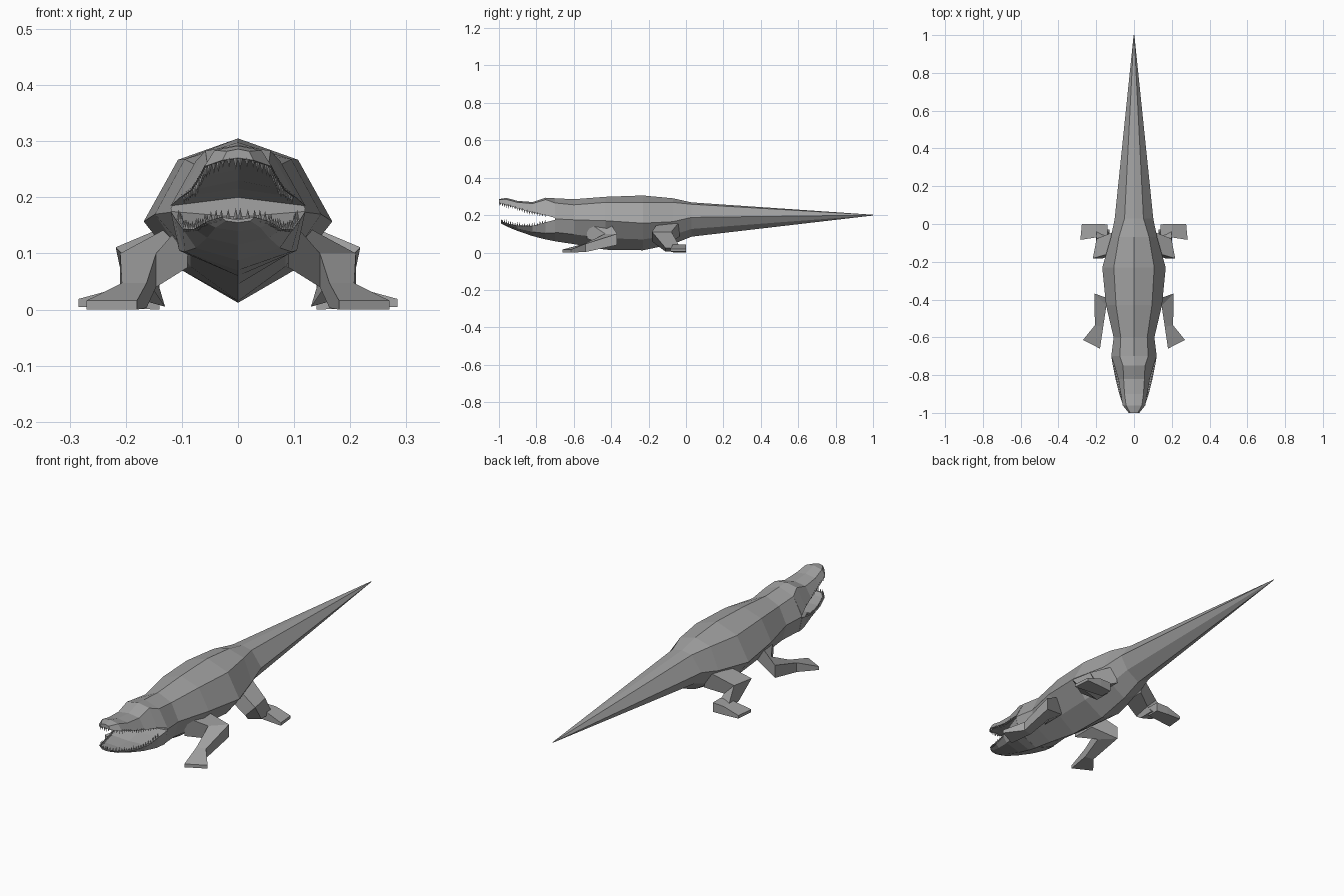
import bpy, bmesh, random
from mathutils import Vector

random.seed(4)
cube = bpy.data.objects.get("Cube")
if cube:
    bpy.data.objects.remove(cube, do_unlink=True)

# One matt grey for the whole animal
grey = bpy.data.materials.new("stone grey")
grey.use_nodes = True
tone = (0.36, 0.36, 0.36, 1)
grey.diffuse_color = tone
shader = next(n for n in grey.node_tree.nodes if n.type == 'BSDF_PRINCIPLED')
shader.inputs["Base Color"].default_value = tone
shader.inputs["Roughness"].default_value = 0.8


def finish(name, bm):
    bmesh.ops.remove_doubles(bm, verts=bm.verts, dist=0.0005)
    bmesh.ops.recalc_face_normals(bm, faces=bm.faces)
    mesh = bpy.data.meshes.new(name)
    bm.to_mesh(mesh)
    bm.free()
    mesh.materials.append(grey)
    obj = bpy.data.objects.new(name, mesh)
    bpy.context.collection.objects.link(obj)
    return obj


def loft(name, rings):
    """Skin a list of closed rings and cap both ends."""
    bm = bmesh.new()
    rows = [[bm.verts.new(p) for p in ring] for ring in rings]
    n = len(rows[0])
    for a, b in zip(rows, rows[1:]):
        for i in range(n):
            j = (i + 1) % n
            bm.faces.new((a[i], a[j], b[j], b[i]))
    bm.faces.new(rows[0])
    bm.faces.new(rows[-1])
    return finish(name, bm)


def mirrored(y, half):
    """Full ring from a half profile that starts and ends on the centre line."""
    return ([Vector((x, y, z)) for x, z in half]
            + [Vector((-x, y, z)) for x, z in half[-2:0:-1]])


# Body and tail: y, top, shoulder x z, flank x z, underside x, bottom
body = [
    (-.70, .290, .075, .265, .120, .180, .105, .060),
    (-.60, .285, .070, .255, .108, .175, .085, .045),
    (-.43, .298, .095, .268, .148, .170, .085, .015),
    (-.23, .305, .107, .267, .168, .157, .100, .012),
    (-.07, .290, .080, .268, .122, .165, .080, .045),
    (.03, .268, .050, .258, .102, .188, .065, .085),
    (1.0, .202, .001, .201, .002, .200, .001, .198),
]
loft("body_and_tail", [
    mirrored(y, [(0, top), (sx, sz), (fx, fz), (ux, bot + .4 * (fz - bot)), (0, bot)])
    for y, top, sx, sz, fx, fz, ux, bot in body])

# Upper jaw: y, top, brow x z, rim x z, palate
upper = [
    (-.70, .290, .075, .265, .120, .185, .200),
    (-.75, .293, .058, .283, .103, .200, .215),
    (-.82, .270, .055, .262, .084, .213, .230),
    (-.90, .276, .050, .268, .070, .236, .250),
    (-.96, .292, .042, .284, .060, .255, .266),
    (-1.0, .286, .020, .282, .028, .266, .270),
]
loft("upper_jaw", [mirrored(y, [(0, t), (bx, bz), (rx, rz), (0, p)])
                   for y, t, bx, bz, rx, rz, p in upper])

# Lower jaw: y, floor, rim x z, chin x z, bottom
lower = [
    (-.70, .165, .120, .175, .105, .105, .060),
    (-.75, .150, .112, .162, .095, .103, .070),
    (-.82, .138, .098, .143, .075, .110, .088),
    (-.90, .140, .078, .144, .055, .128, .115),
    (-.96, .150, .058, .156, .040, .146, .140),
    (-.99, .160, .030, .165, .022, .158, .155),
]
loft("lower_jaw", [mirrored(y, [(0, f), (rx, rz), (cx, cz), (0, b)])
                   for y, f, rx, rz, cx, cz, b in lower])


def teeth(name, rim, up):
    """Small pyramids spaced along the rim on both sides and around the tip."""
    bm = bmesh.new()
    rim = rim + [Vector((0, rim[-1].y, rim[-1].z))]
    for a, b in zip(rim, rim[1:]):
        count = max(2, round((b - a).length / .014))
        for k in range(count):
            p = a.lerp(b, (k + .5) / count)
            p.x = max(p.x - .005, .004)
            p.y += .004
            size = random.uniform(.014, .024)
            for side in (1, -1):
                base = Vector((p.x * side, p.y, p.z - up * .004))
                tip = bm.verts.new(base + Vector((0, 0, up * size)))
                foot = [bm.verts.new(base + Vector((dx, dy, 0)) * .0045)
                        for dx, dy in ((1, 0), (0, 1), (-1, 0), (0, -1))]
                for i in range(4):
                    bm.faces.new((foot[i], foot[(i + 1) % 4], tip))
                bm.faces.new(foot)
    finish(name, bm)


teeth("upper_teeth", [Vector((r[4], r[0], r[5])) for r in upper[1:]], -1)
teeth("lower_teeth", [Vector((r[2], r[0], r[3])) for r in lower[1:]], 1)


def limb(name, sections):
    """Four-sided limb: each section is a centre and two half-width vectors."""
    for label, side in (("left", 1), ("right", -1)):
        rings = []
        for c, a, b in sections:
            c, a, b = Vector(c), Vector(a), Vector(b)
            rings.append([Vector((p.x * side, p.y, p.z)) for p in
                          (c + a + b, c - a + b, c - a - b, c + a - b)])
        loft(label + "_" + name, rings)


# Front legs: shoulder, elbow, wrist, splayed toes
limb("front_leg", [
    ((.09, -.47, .120), (0, .06, 0), (0, 0, .045)),
    ((.178, -.40, .070), (.032, .032, 0), (0, 0, .030)),
    ((.185, -.54, .025), (.022, .004, 0), (0, 0, .022)),
    ((.225, -.637, .008), (.045, .023, 0), (0, 0, .008)),
])

# Hind legs: hip, knee, ankle
limb("hind_leg", [
    ((.08, -.09, .125), (0, .055, 0), (.01, 0, .040)),
    ((.182, -.13, .085), (-.01, .052, 0), (.026, 0, .026)),
    ((.165, -.07, .015), (0, .040, 0), (.035, 0, .010)),
])

# Hind feet pointing out to the side
limb("hind_foot", [
    ((.14, -.032, .022), (0, .030, 0), (0, 0, .022)),
    ((.20, -.035, .022), (0, .036, 0), (0, 0, .020)),
    ((.28, -.042, .012), (-.004, .042, 0), (0, 0, .007)),
])
